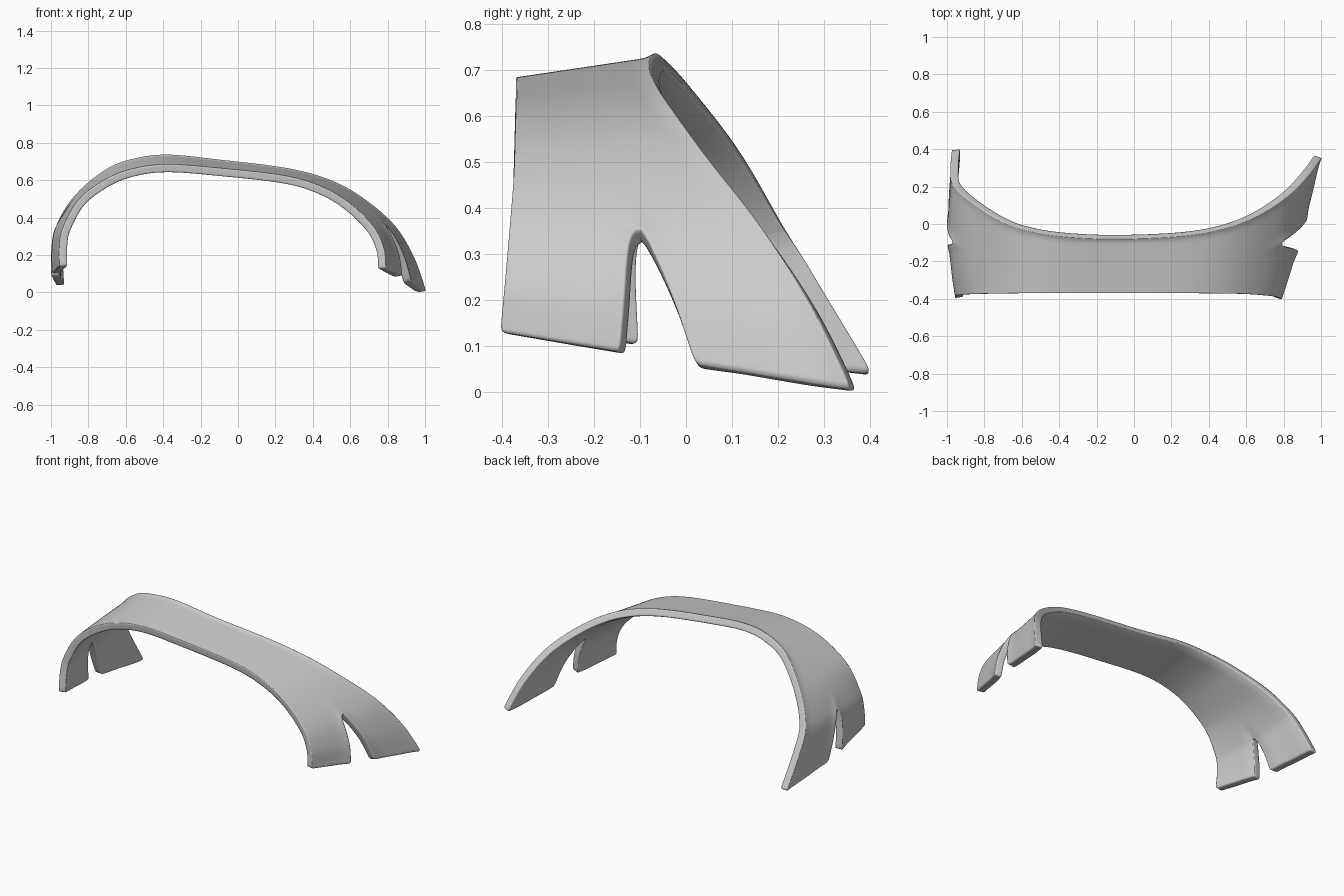
import bpy, bmesh, math
from mathutils import Vector as V

if "Cube" in bpy.data.objects:
    bpy.data.objects.remove(bpy.data.objects["Cube"])

# Paired stations on the front and back edges, from left foot to right foot
FRONT = [(-.955, -.398, .14), (-.955, -.387, .25), (-.935, -.38, .35), (-.85, -.375, .50),
         (-.70, -.372, .61), (-.55, -.37, .665), (-.37, -.37, .685), (-.10, -.37, .665),
         (.25, -.37, .625), (.45, -.372, .565), (.60, -.375, .475), (.725, -.385, .35),
         (.78, -.395, .235), (.79, -.405, .13)]
BACK = [(-.965, .405, .035), (-.975, .30, .21), (-.965, .21, .36), (-.865, .115, .52),
        (-.70, .01, .655), (-.55, -.04, .71), (-.37, -.068, .73), (-.10, -.08, .703),
        (.25, -.065, .66), (.48, -.025, .60), (.66, .045, .505), (.83, .16, .36),
        (.935, .27, .19), (1.0, .36, .005)]
LAST = len(FRONT) - 1
A, B = 2, LAST - 2            # stations where the two notches end


def spline(pts, u):
    """Catmull-Rom point at station u."""
    i = min(int(u), LAST - 1)
    t = u - i
    p = [V(pts[k]) for k in range(len(pts))]
    p = [p[0] * 2 - p[1]] + p + [p[-1] * 2 - p[-2]]
    a, b, c, d = p[i:i + 4]
    return 0.5 * (2 * b + (c - a) * t + (2 * a - 5 * b + 4 * c - d) * t * t
                  + (3 * b - a - 3 * c + d) * t ** 3)


def notch(u):
    """Front and back limits of the notch, as fractions of the width."""
    if u < A:
        t = (A - u) / A
        return .48 - .12 * t ** .5, .48 + .05 * t ** .35
    if u > B:
        t = (u - B) / (LAST - B)
        return .52 - .18 * t ** .5, .52 + .035 * t ** .35
    c = .48 + .04 * (u - A) / (B - A)
    return c, c


def surface(u, v, limits):
    f, b = spline(FRONT, u), spline(BACK, u)
    p = f.lerp(b, v)
    side = -1 if u < LAST / 2 else 1
    end = max(0, 1 - min(u, LAST - u) / 4)
    end = end * end * (3 - 2 * end)
    p.x += side * (.03 if side < 0 else .012) * 4 * v * (1 - v) * end
    # raised rim round the notch
    d = max(limits[0] - v, v - limits[1], 0)
    above = max(0, A - u, u - B) == 0
    fade = math.exp(-(min(u - A, B - u) / .35) ** 2) if above else 1
    p.x += side * .008 * math.exp(-(d / .05) ** 2) * fade
    # rolled lip along the back edge
    lip = max(0, (v - .9) / .1)
    p += V((side * end, 0, 1 - end)) * .008 * lip * lip
    return p


# Rows of the shell, closer together near each notch apex
K, N = 12, 11
rows = [A - A * (k / K) ** 2 for k in range(K, 0, -1)]
rows += [A + (B - A) * k / 45 for k in range(46)]
rows += [B + (LAST - B) * (k / K) ** 2 for k in range(1, K + 1)]
cols = [.5 * (k / N) + .5 * (.5 - .5 * math.cos(math.pi * k / N)) for k in range(N + 1)]

# Forked shell surface: a front strip and a back strip welded between the notches
bm = bmesh.new()
for half in (0, 1):
    grid = []
    for u in rows:
        lim = notch(u)
        vs = [s * lim[0] if half == 0 else lim[1] + s * (1 - lim[1]) for s in cols]
        grid.append([bm.verts.new(surface(u, v, lim)) for v in vs])
    for r0, r1 in zip(grid, grid[1:]):
        for j in range(N):
            bm.faces.new((r0[j], r1[j], r1[j + 1], r0[j + 1]))
bmesh.ops.remove_doubles(bm, verts=bm.verts, dist=1e-5)
bm.normal_update()
if sum(f.normal.z for f in bm.faces) < 0:
    bmesh.ops.reverse_faces(bm, faces=bm.faces)
me = bpy.data.meshes.new("forked_arch_shell")
bm.to_mesh(me)
bm.free()
shell = bpy.data.objects.new("forked_arch_shell", me)
bpy.context.collection.objects.link(shell)

# Thickness and softened edges
sol = shell.modifiers.new("thickness", 'SOLIDIFY')
sol.thickness = .043
sol.offset = -1
sol.edge_crease_inner = .5
sol.edge_crease_outer = .5
sub = shell.modifiers.new("smooth", 'SUBSURF')
sub.levels = sub.render_levels = 2

bpy.context.view_layer.objects.active = shell
shell.select_set(True)
bpy.ops.object.shade_smooth_by_angle(angle=math.radians(40))
